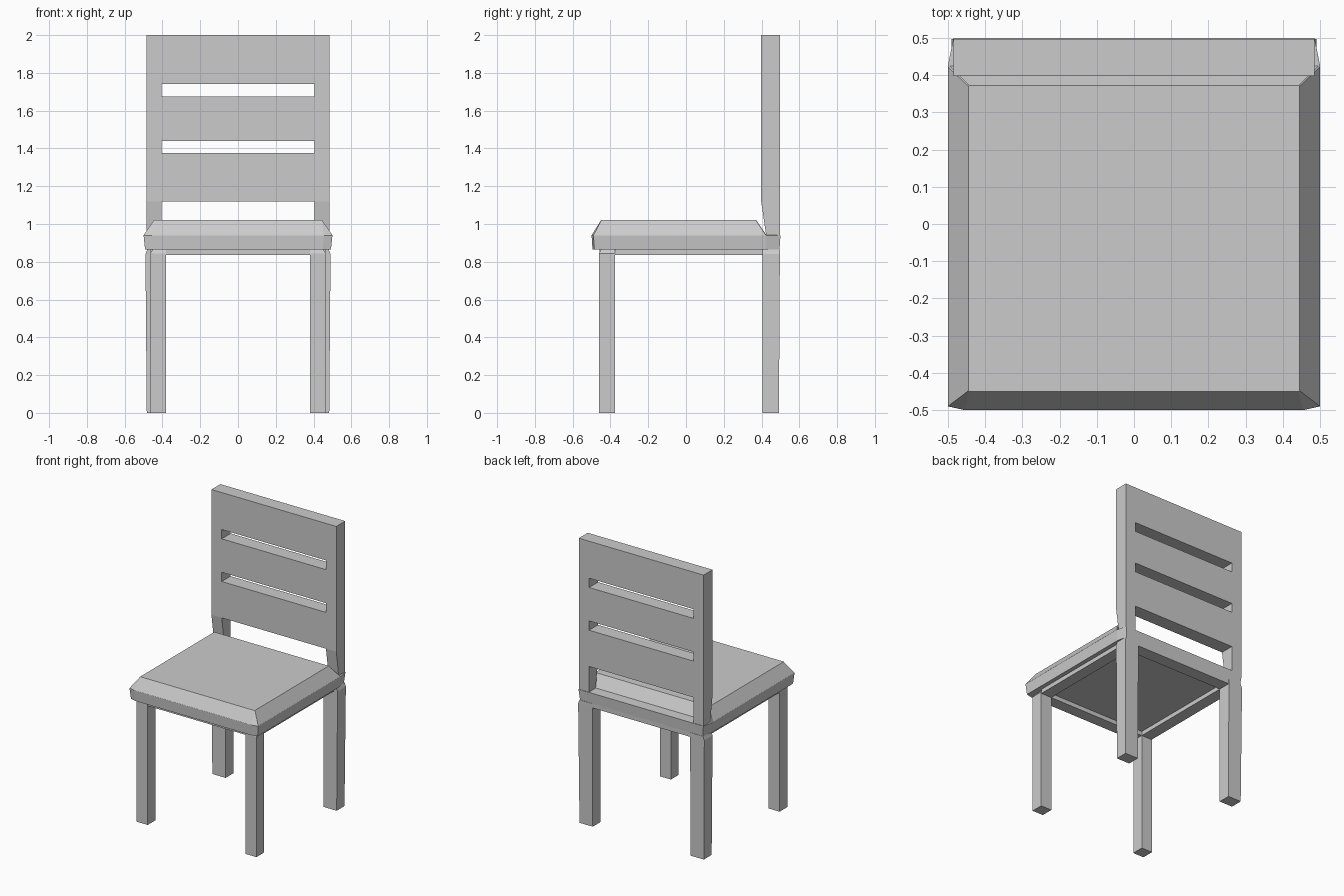
import bpy, bmesh

if "Cube" in bpy.data.objects:
    bpy.data.objects.remove(bpy.data.objects["Cube"])


def finish(bm, name):
    bmesh.ops.remove_doubles(bm, verts=bm.verts, dist=0.0005)
    bmesh.ops.recalc_face_normals(bm, faces=bm.faces)
    me = bpy.data.meshes.new(name)
    bm.to_mesh(me)
    bm.free()
    ob = bpy.data.objects.new(name, me)
    bpy.context.collection.objects.link(ob)
    return ob


def loft(name, rings):
    """Skin a stack of closed rings and cap both ends."""
    bm = bmesh.new()
    loops = [[bm.verts.new(p) for p in r] for r in rings]
    for a, b in zip(loops, loops[1:]):
        for i in range(len(a)):
            j = (i + 1) % len(a)
            bm.faces.new((a[i], a[j], b[j], b[i]))
    bm.faces.new(loops[0][::-1])
    bm.faces.new(loops[-1])
    return finish(bm, name)


def rect(x0, x1, y0, y1, z):
    return [(x0, y0, z), (x1, y0, z), (x1, y1, z), (x0, y1, z)]


def box(name, x0, x1, y0, y1, z0, z1):
    return loft(name, [rect(x0, x1, y0, y1, z0), rect(x0, x1, y0, y1, z1)])


def clipped(x, y0, y1, z, fx, fy, bx, by):
    """Rectangle with front corners cut by fx, fy and back corners by bx, by."""
    half = [(x - fx, y0), (x, y0 + fy), (x, y1 - by), (x - bx, y1)]
    return [(a, b, z) for a, b in half] + [(-a, b, z) for a, b in reversed(half)]


# Seat: slab with a bevelled cushion and a flat ledge at the back
loft("seat", [
    clipped(0.492, -0.495, 0.495, 0.865, 0.045, 0.01, 0.015, 0.075),
    clipped(0.50, -0.50, 0.50, 0.94, 0.045, 0.01, 0.015, 0.075),
    clipped(0.499, -0.499, 0.425, 0.942, 0.045, 0.01, 0.004, 0.004),
    clipped(0.445, -0.45, 0.372, 1.02, 0.002, 0.002, 0.002, 0.002)])

# Legs, the back pair flaring slightly towards the seat
for side, s in (("right", 1), ("left", -1)):
    loft("front_leg_" + side, [
        rect(s * 0.38, s * 0.465, -0.46, -0.375, 0),
        rect(s * 0.38, s * 0.465, -0.46, -0.375, 0.845),
        rect(s * 0.38, s * 0.45, -0.45, -0.375, 0.866)])
    loft("back_leg_" + side, [
        rect(s * 0.38, s * 0.483, 0.405, 0.492, 0),
        rect(s * 0.38, s * 0.49, 0.405, 0.497, 0.84),
        rect(s * 0.38, s * 0.48, 0.405, 0.497, 0.866)])
    # Side rail under the seat
    box("side_rail_" + side, s * 0.38, s * 0.463, -0.376, 0.406, 0.835, 0.866)

# Front and back rails under the seat
box("front_rail", -0.381, 0.381, -0.458, -0.375, 0.835, 0.866)
box("back_rail", -0.381, 0.381, 0.405, 0.495, 0.835, 0.866)

# Backrest: posts and slats cut from one panel, leaving three slots
xs = (-0.485, -0.405, 0.405, 0.485)
zs = (0.935, 1.12, 1.375, 1.44, 1.675, 1.74, 2.0)
slots = {(1, 0), (1, 2), (1, 4)}
bm = bmesh.new()
grid = [[bm.verts.new((x, 0.425 if z < 1 else 0.398, z)) for z in zs] for x in xs]
for i in range(len(xs) - 1):
    for k in range(len(zs) - 1):
        if (i, k) not in slots:
            bm.faces.new((grid[i][k], grid[i + 1][k], grid[i + 1][k + 1], grid[i][k + 1]))
ext = bmesh.ops.extrude_face_region(bm, geom=bm.faces[:], use_keep_orig=True)
for v in ext["geom"]:
    if isinstance(v, bmesh.types.BMVert):
        v.co.y = 0.497
finish(bm, "backrest")
